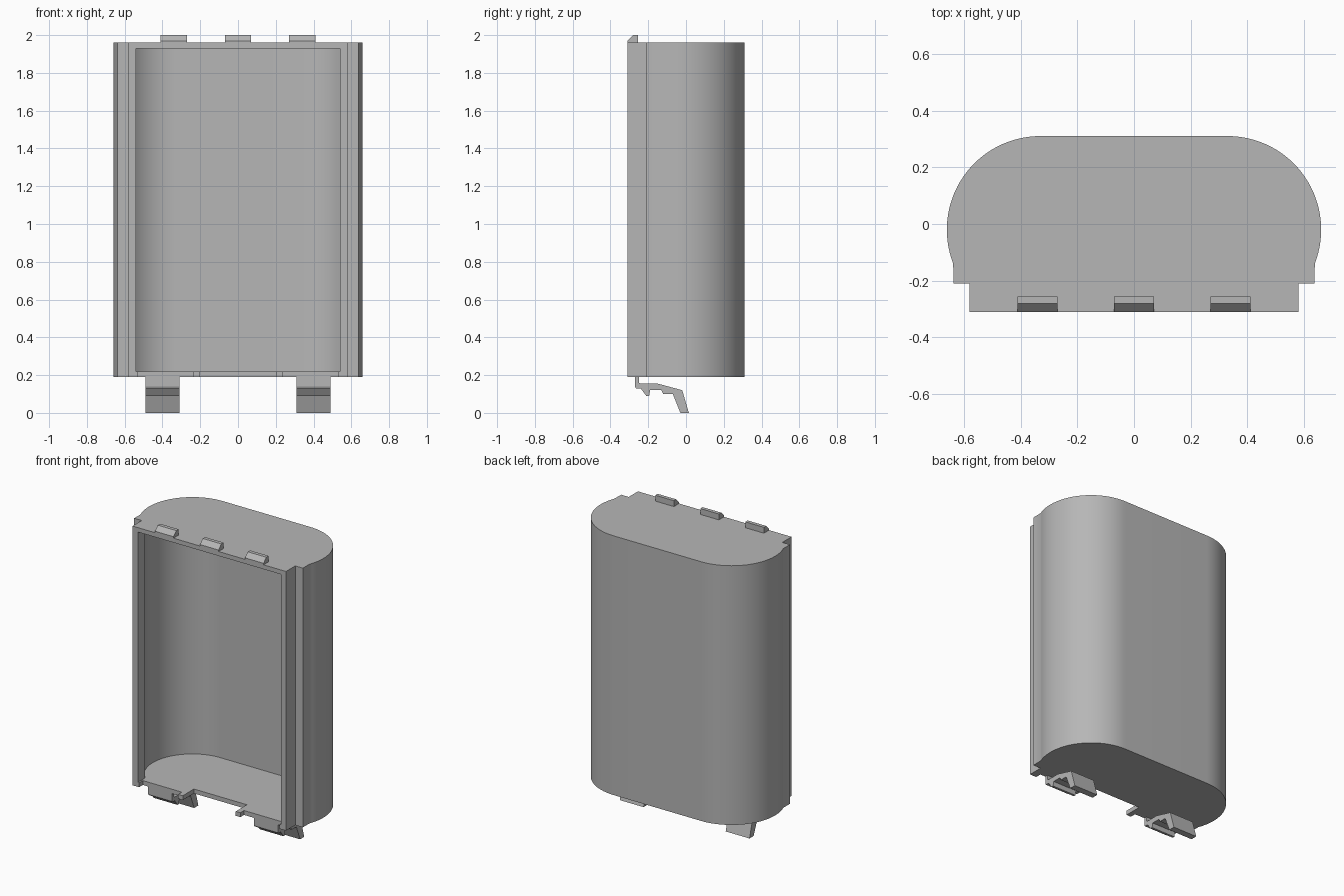
import bpy
import bmesh
from math import sin, cos, radians, asin, degrees

if "Cube" in bpy.data.objects:
    bpy.data.objects.remove(bpy.data.objects["Cube"], do_unlink=True)

GREY = (0.47, 0.47, 0.47, 1)
plastic = bpy.data.materials.new("grey_plastic")
plastic.use_nodes = True
plastic.diffuse_color = GREY
plastic.node_tree.nodes["Principled BSDF"].inputs["Base Color"].default_value = GREY

BOTTOM, TOP, WALL = 0.19, 1.96, 0.03
ARC_X, ARC_Y, RADIUS = 0.33, -0.02, 0.33


def prism(name, outline, low, high, axis="z"):
    """Extrude an outline along z (x, y points) or along x (y, z points)."""
    bm = bmesh.new()
    place = (lambda a, b: (a, b, low)) if axis == "z" else (lambda a, b: (low, a, b))
    face = bm.faces.new([bm.verts.new(place(a, b)) for a, b in outline])
    new = bmesh.ops.extrude_face_region(bm, geom=[face])["geom"]
    step = (0, 0, high - low) if axis == "z" else (high - low, 0, 0)
    bmesh.ops.translate(bm, vec=step, verts=[v for v in new if isinstance(v, bmesh.types.BMVert)])
    bmesh.ops.recalc_face_normals(bm, faces=bm.faces)
    mesh = bpy.data.meshes.new(name)
    bm.to_mesh(mesh)
    bm.free()
    mesh.materials.append(plastic)
    obj = bpy.data.objects.new(name, mesh)
    bpy.context.collection.objects.link(obj)
    return obj


def half_arc(radius, end_y, steps=32):
    """Right-hand rounded side, from its low end up to the flat back."""
    start = degrees(asin((end_y - ARC_Y) / radius))
    angles = [radians(start + (90 - start) * i / steps) for i in range(steps + 1)]
    return [(ARC_X + radius * cos(a), ARC_Y + radius * sin(a)) for a in angles]


def mirrored(half):
    return half + [(-x, y) for x, y in reversed(half)]


def box_outline(x0, x1, y0, y1):
    return [(x0, y0), (x1, y0), (x1, y1), (x0, y1)]


def cut(target, cutter):
    """Subtract a cutter from the target and discard it."""
    cutter.hide_render = True
    mod = target.modifiers.new("cut", "BOOLEAN")
    mod.operation = "DIFFERENCE"
    mod.solver = "EXACT"
    mod.object = cutter
    bpy.context.view_layer.objects.active = target
    bpy.ops.object.modifier_apply(modifier=mod.name)
    bpy.data.objects.remove(cutter, do_unlink=True)


# Shell with a stepped front rim
rim = [(0.58, -0.31), (0.58, -0.21), (0.637, -0.21)]
shell = prism("shell", mirrored(rim + half_arc(RADIUS, -0.14)), BOTTOM, TOP)

# Open cavity
inner = [(0.54, -0.4)] + half_arc(RADIUS - WALL, -0.234)
cut(shell, prism("cavity_cutter", mirrored(inner), BOTTOM + WALL, TOP - WALL))

# Notches in the front edge of the floor, leaving two small prongs
for x0, x1, depth in ((-0.2, 0.2, -0.19), (-0.53, -0.235, -0.27), (0.235, 0.53, -0.27)):
    cut(shell, prism("notch_cutter", box_outline(x0, x1, -0.4, depth), 0.1, BOTTOM + WALL + 0.01))

# Three bevelled tabs along the top front edge
tab = [(-0.31, TOP), (-0.31, 1.97), (-0.28, 2.0), (-0.255, 2.0), (-0.255, TOP)]
for side, x in (("right", -0.34), ("middle", 0), ("left", 0.34)):
    prism(side + "_top_tab", tab, x - 0.07, x + 0.07, "x")

# Two bent spring clips below the floor
clip = [(-0.27, BOTTOM), (-0.25, BOTTOM), (-0.25, 0.16), (-0.24, 0.155), (-0.15, 0.155),
        (-0.02, 0.12), (0.015, 0), (-0.03, 0), (-0.07, 0.1), (-0.12, 0.1),
        (-0.13, 0.12), (-0.19, 0.12), (-0.195, 0.09), (-0.21, 0.09),
        (-0.24, 0.13), (-0.265, 0.13), (-0.27, 0.14)]
for side, x in (("right", -0.4), ("left", 0.4)):
    prism(side + "_spring_clip", clip, x - 0.09, x + 0.09, "x")

# Smooth the rounded sides, keep the edges sharp
bpy.ops.object.select_all(action="DESELECT")
shell.select_set(True)
bpy.context.view_layer.objects.active = shell
bpy.ops.object.shade_smooth_by_angle(angle=radians(20))
